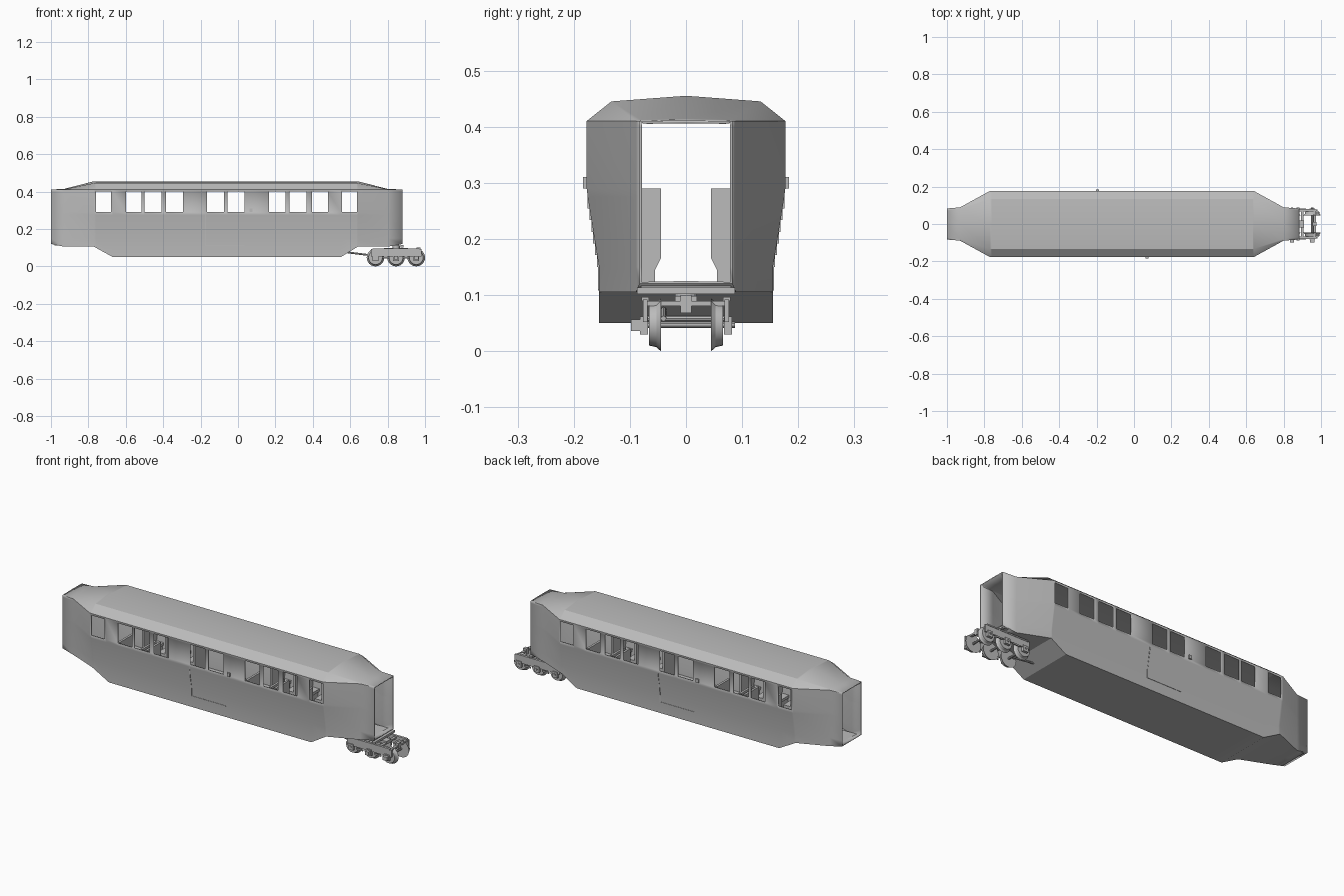
import bpy, bmesh, math
from mathutils import Matrix, Vector

if "Cube" in bpy.data.objects:
    bpy.data.objects.remove(bpy.data.objects["Cube"])

grey = bpy.data.materials.new("plain_grey")
grey.diffuse_color = (0.5, 0.5, 0.5, 1)
grey.use_nodes = True
grey.node_tree.nodes["Principled BSDF"].inputs["Base Color"].default_value = grey.diffuse_color


def finish(name, bm):
    me = bpy.data.meshes.new(name)
    bm.to_mesh(me)
    bm.free()
    me.materials.append(grey)
    ob = bpy.data.objects.new(name, me)
    bpy.context.collection.objects.link(ob)
    return ob


def add_box(bm, x0, x1, y0, y1, z0, z1):
    m = Matrix.Translation(((x0 + x1) / 2, (y0 + y1) / 2, (z0 + z1) / 2))
    m = m @ Matrix.Diagonal((abs(x1 - x0), abs(y1 - y0), abs(z1 - z0), 1))
    bmesh.ops.create_cube(bm, size=1, matrix=m)


def boxes(name, specs):
    bm = bmesh.new()
    for s in specs:
        add_box(bm, *s)
    return finish(name, bm)


def add_rod(bm, a, b, r1, r2=None, n=16):
    a, b = Vector(a), Vector(b)
    rot = (b - a).to_track_quat('Z', 'Y').to_matrix().to_4x4()
    bmesh.ops.create_cone(bm, cap_ends=True, segments=n, radius1=r1,
                          radius2=r1 if r2 is None else r2, depth=(b - a).length,
                          matrix=Matrix.Translation((a + b) / 2) @ rot)


def prism(bm, pts, x0, x1):
    """Extrude a (y, z) outline along x."""
    f = bm.faces.new([bm.verts.new((x0, y, z)) for y, z in pts])
    ext = bmesh.ops.extrude_face_region(bm, geom=[f])
    bmesh.ops.translate(bm, vec=(x1 - x0, 0, 0),
                        verts=[v for v in ext["geom"] if isinstance(v, bmesh.types.BMVert)])


def smooth(ob, deg):
    bpy.ops.object.select_all(action='DESELECT')
    ob.select_set(True)
    bpy.context.view_layer.objects.active = ob
    bpy.ops.object.shade_smooth_by_angle(angle=math.radians(deg))


# ---- car body: lofted shell with window openings ----
# x, side half width, lower half width, shoulder half width, shoulder z, ridge z, bottom z
stations = [
    (-1.00, .083, .083, .070, .410, .411, .120),
    (-0.93, .089, .089, .080, .412, .414, .105),
    (-0.77, .177, .155, .133, .445, .455, .105),
    (-0.67, .177, .155, .133, .445, .455, .050),
    (0.55, .177, .155, .133, .445, .455, .050),
    (0.64, .177, .155, .133, .445, .455, .105),
    (0.80, .089, .089, .080, .412, .414, .105),
    (0.88, .083, .083, .070, .410, .411, .120)]
windows = [(-.76, -.68), (-.60, -.515), (-.50, -.41), (-.385, -.295), (-.165, -.075),
           (-.055, .035), (.165, .255), (.275, .365), (.395, .48), (.555, .635)]


def section(x):
    for a, b in zip(stations, stations[1:]):
        if a[0] <= x <= b[0]:
            t = (x - a[0]) / (b[0] - a[0])
            w, wb, ws, zs, zt, zb = [p + (q - p) * t for p, q in zip(a[1:], b[1:])]
            break
    half = [(0, zb), (wb, zb), (wb, .15), (w - (w - wb) * .08, .275), (w, .29), (w, .40),
            (w, .41), (ws, zs), (0, zt)]
    return half + [(-y, z) for y, z in half[7:0:-1]]


bm = bmesh.new()
xs = sorted({s[0] for s in stations} | {x for w in windows for x in w})
rings = [[bm.verts.new((x, y, z)) for y, z in section(x)] for x in xs]
for i in range(len(xs) - 1):
    xm = (xs[i] + xs[i + 1]) / 2
    glazed = any(a < xm < b for a, b in windows)
    for j in range(16):
        if glazed and j in (4, 11):
            continue
        k = (j + 1) % 16
        bm.faces.new((rings[i][j], rings[i + 1][j], rings[i + 1][k], rings[i][k]))
bm.normal_update()
top = max(bm.faces, key=lambda f: f.calc_center_median().z)
if top.normal.z < 0:
    bmesh.ops.reverse_faces(bm, faces=bm.faces[:])
body = finish("car_body", bm)
mod = body.modifiers.new("thickness", 'SOLIDIFY')
mod.thickness = .005
mod.offset = -1
smooth(body, 31)

# ---- floor and end sill ----
boxes("floor", [(-.76, .63, -.149, .149, .112, .118), (-.98, -.76, -.08, .08, .112, .118),
                (.63, .86, -.08, .08, .112, .118)])
boxes("end_sill", [(.868, .886, -.087, .087, .102, .113)])

# ---- seats: rows of benches facing each other on both sides ----
bm = bmesh.new()
for x, d in [(-.61, 1), (-.46, -1), (-.445, 1), (-.29, -1),
             (.16, 1), (.315, -1), (.33, 1), (.485, -1)]:
    for s in (1, -1):
        def mir(pts):
            return [(s * y, z) for y, z in pts]
        prism(bm, mir([(.045, .165), (.148, .165), (.160, .20), (.165, .29), (.045, .29)]),
              x, x + d * .012)
        prism(bm, mir([(.055, .118), (.148, .118), (.148, .165), (.045, .165), (.055, .145)]),
              x, x + d * .05)
        prism(bm, mir([(.045, .165), (.150, .165), (.152, .18), (.045, .18)]),
              x, x + d * .055)
bmesh.ops.recalc_face_normals(bm, faces=bm.faces[:])
finish("seats", bm)

# ---- door seams and side signal boxes (rotated half a turn about the car centre) ----
seams, signals = [], []
for s in (-1, 1):
    def fx(x):
        return x if s < 0 else -.125 - x
    def box(x0, x1, y0, y1, z0, z1):
        a, b = sorted((fx(x0), fx(x1)))
        return (a, b, s * y0, s * y1, z0, z1)
    seams += [box(-.174, -.170, .153, .157, .11, .152),
              box(-.174, .035, .153, .157, .108, .111)]
    seams += [box(-.174, -.170, .153 + .0205 * t, .1585 + .0205 * t, .15 + .125 * t, .172 + .125 * t)
              for t in (0, .167, .333, .5, .667, .833)]
    signals.append(box(.062, .078, .172, .184, .29, .31))
boxes("door_seams", seams)
boxes("door_signals", signals)

# ---- bogie: wheels and axles ----
axles = (.735, .845, .953)
R = .047
bm = bmesh.new()
for x in axles:
    add_rod(bm, (x, -.085, R), (x, .087, R), .006, n=10)
    for s in (-1, 1):
        add_rod(bm, (x, s * .045, R), (x, s * .053, R), R, .040, 24)
        add_rod(bm, (x, s * .053, R), (x, s * .066, R), .040, .037, 24)
wheels = finish("wheelsets", bm)
smooth(wheels, 30)

# ---- bogie: side frames, axle boxes, cross beams ----
frame = []
for s in (-1, 1):
    frame += [(.71, .98, s * .069, s * .077, .052, .092),
              (.72, .97, s * .066, s * .079, .089, .096)]
    for x in axles:
        frame.append((x - .015, x + .015, s * .068, s * .082, .030, .062))
    for x in (.79, .90):
        frame.append((x - .02, x + .02, s * .077, s * .083, .042, .050))
for x in (.79, .90, .966):
    frame.append((x - .007, x + .007, -.07, .07, .080, .089))
frame += [(.78, .91, -.02, .02, .082, .098), (.955, .975, -.01, .01, .068, .100)]
boxes("bogie_frame", frame)
boxes("axle_generator", [(.835, .855, -.098, -.080, .036, .056),
                         (.940, .966, -.098, -.080, .036, .056)])

# ---- link from bogie to underframe ----
bm = bmesh.new()
add_rod(bm, (.585, -.04, .075), (.72, -.04, .058), .005, n=8)
add_rod(bm, (.705, -.07, .058), (.705, .07, .058), .005, n=8)
finish("traction_link", bm)
# pivot between bogie and body
bm = bmesh.new()
add_rod(bm, (.845, 0, .095), (.845, 0, .112), .02)
finish("bogie_pivot", bm)
